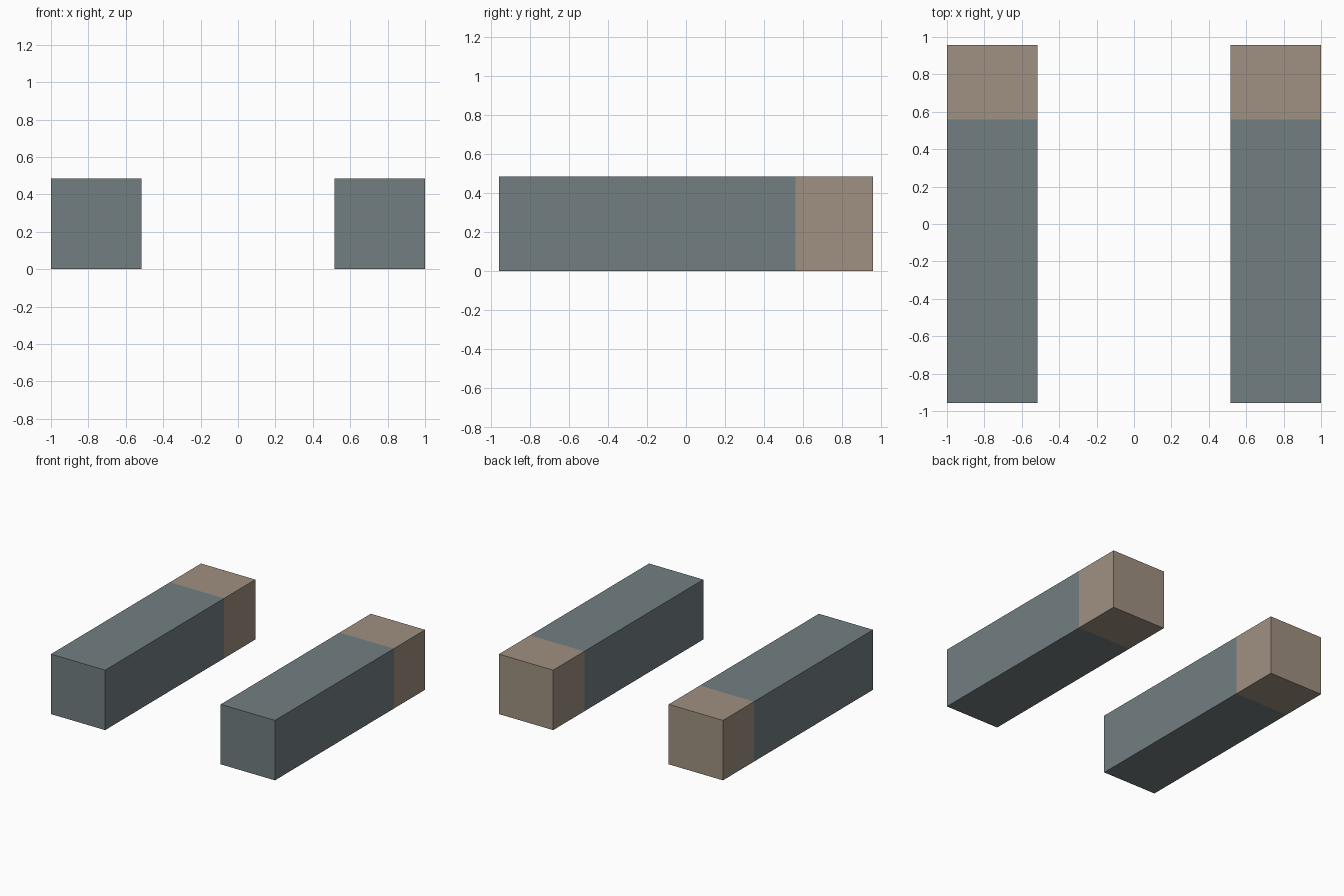
import bpy

if "Cube" in bpy.data.objects:
    bpy.data.objects.remove(bpy.data.objects["Cube"])


def material(name, color):
    m = bpy.data.materials.new(name)
    m.diffuse_color = color
    m.use_nodes = True
    m.node_tree.nodes["Principled BSDF"].inputs["Base Color"].default_value = m.diffuse_color
    return m


def box(name, lo, hi, mat):
    centre = [(a + b) / 2 for a, b in zip(lo, hi)]
    bpy.ops.mesh.primitive_cube_add(size=1, location=centre)
    ob = bpy.context.object
    ob.name = name
    ob.scale = [b - a for a, b in zip(lo, hi)]
    bpy.ops.object.transform_apply(location=False, rotation=False, scale=True)
    ob.data.materials.append(mat)
    return ob


slate = material("slate", (0.17, 0.21, 0.22, 1))
tan = material("tan", (0.35, 0.28, 0.22, 1))

INNER, OUTER, HEIGHT = 0.516, 1.0, 0.484
FRONT, SPLIT, BACK = -0.957, 0.56, 0.957

# Two parallel bars, each a long slate body with a tan block at the back end
for side, x0, x1 in (("left", -OUTER, -INNER), ("right", INNER, OUTER)):
    box(side + "_bar_body", (x0, FRONT, 0), (x1, SPLIT, HEIGHT), slate)
    box(side + "_bar_end", (x0, SPLIT, 0), (x1, BACK, HEIGHT), tan)
